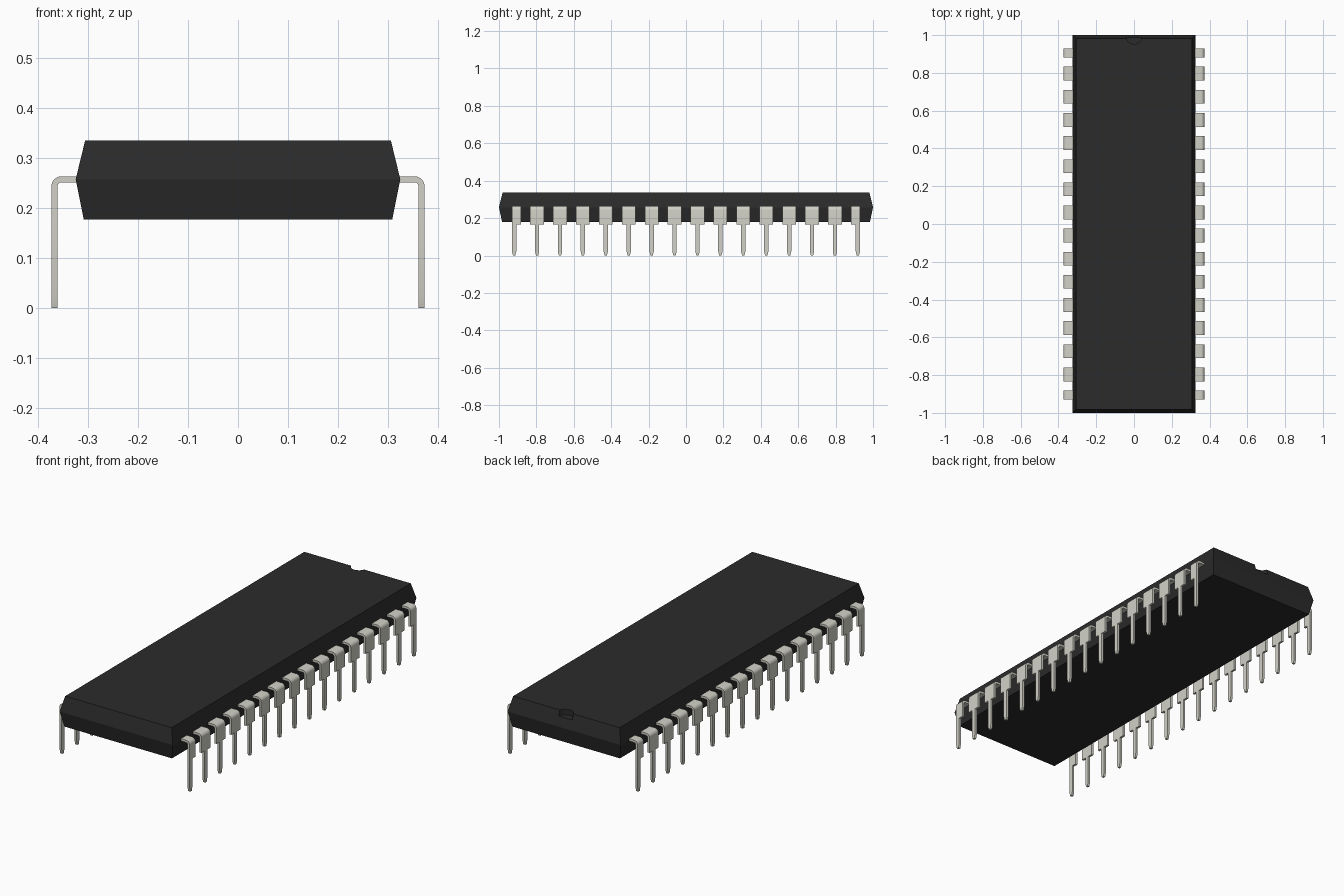
import bpy, bmesh, math
from mathutils import Vector

if "Cube" in bpy.data.objects:
    bpy.data.objects.remove(bpy.data.objects["Cube"], do_unlink=True)


def material(name, color):
    m = bpy.data.materials.new(name)
    m.use_nodes = True
    m.diffuse_color = (*color, 1)
    m.node_tree.nodes["Principled BSDF"].inputs["Base Color"].default_value = (*color, 1)
    return m


black = material("black plastic", (0.024, 0.024, 0.024))
metal = material("pale metal", (0.645, 0.638, 0.572))


def loft(name, rings, mat):
    """Skin a list of equal-length point rings and cap both ends."""
    bm = bmesh.new()
    loops = [[bm.verts.new(p) for p in ring] for ring in rings]
    for a, b in zip(loops, loops[1:]):
        for i in range(len(a)):
            j = (i + 1) % len(a)
            bm.faces.new((a[i], a[j], b[j], b[i]))
    bm.faces.new(loops[0])
    bm.faces.new(loops[-1])
    bmesh.ops.recalc_face_normals(bm, faces=bm.faces)
    mesh = bpy.data.meshes.new(name)
    bm.to_mesh(mesh)
    bm.free()
    mesh.materials.append(mat)
    ob = bpy.data.objects.new(name, mesh)
    bpy.context.collection.objects.link(ob)
    return ob


# Moulded body: two tapered halves meeting at a parting line
def rectangle(hx, hy, z):
    return [(-hx, -hy, z), (hx, -hy, z), (hx, hy, z), (-hx, hy, z)]


body = loft("body", [rectangle(0.309, 0.983, 0.178),
                     rectangle(0.325, 1.0, 0.258),
                     rectangle(0.306, 0.981, 0.336)], black)

# Round orientation notch at the back end
bpy.ops.mesh.primitive_cylinder_add(vertices=32, radius=0.04, depth=0.1,
                                    location=(0, 0.993, 0.357))
cutter = bpy.context.object
cutter.name = "notch_cutter"
cutter.data.materials.append(black)
cutter.hide_render = True
cutter.hide_set(True)
cut = body.modifiers.new("notch", "BOOLEAN")
cut.operation = "DIFFERENCE"
cut.solver = "EXACT"
cut.object = cutter

# Pins: flat strip bent downwards, wide shoulder, narrow leg, tapered tip
PINS, PITCH = 16, 0.1225
OUT, TOP, THICK, BEND = 0.3735, 0.264, 0.012, 0.02
WIDE, NARROW, TIP = 0.0365, 0.0115, 0.006
SHOULDER, TAPER = 0.166, 0.022


def pin(name, side, y, trim):
    rings = []

    def section(outer, inner, half, trimmed=True):
        lo, hi = y - half, y + half
        if trimmed and trim < 0:
            lo = y - min(half, NARROW)
        if trimmed and trim > 0:
            hi = y + min(half, NARROW)
        rings.append([(side * px, py, pz) for (px, pz), py in
                      ((outer, lo), (outer, hi), (inner, hi), (inner, lo))])

    section((0.3, TOP), (0.3, TOP - THICK), WIDE)
    cx, cz = OUT - BEND, TOP - BEND
    for i in range(7):
        a = math.pi / 2 * (1 - i / 6)
        d = Vector((math.cos(a), math.sin(a)))
        c = Vector((cx, cz))
        section(c + d * BEND, c + d * (BEND - THICK), WIDE)
    for z, half in ((SHOULDER, WIDE), (SHOULDER, NARROW), (TAPER, NARROW), (0, TIP)):
        section((OUT, z), (OUT - THICK, z), half)

    ob = loft(name, rings, metal)
    bpy.ops.object.select_all(action="DESELECT")
    ob.select_set(True)
    bpy.context.view_layer.objects.active = ob
    bpy.ops.object.shade_smooth_by_angle(angle=math.radians(30))


for label, side in (("left", 1), ("right", -1)):
    for n in range(PINS):
        trim = -1 if n == 0 else 1 if n == PINS - 1 else 0
        pin(f"{label}_pin_{n + 1}", side, (n - (PINS - 1) / 2) * PITCH, trim)
